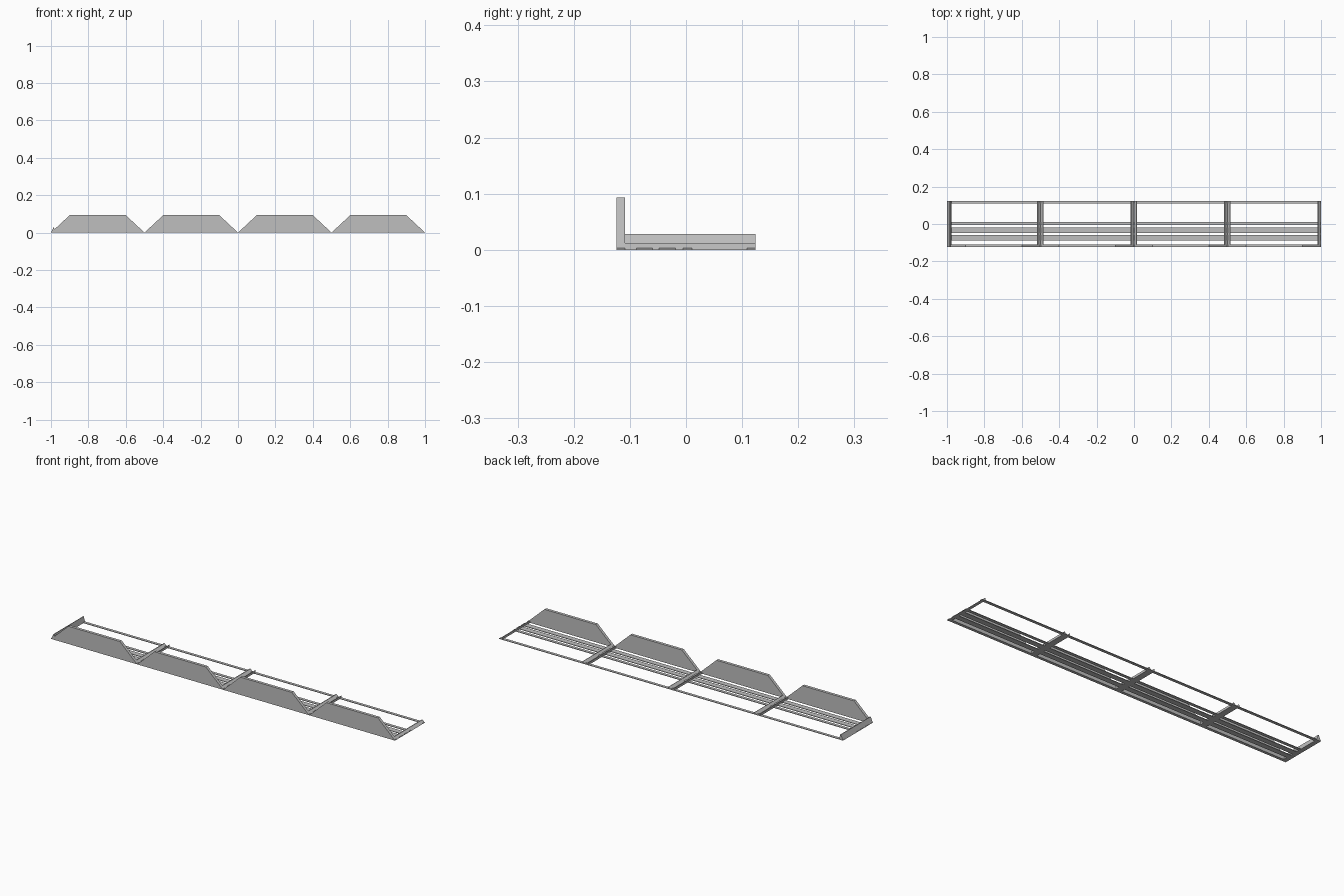
import bpy

if "Cube" in bpy.data.objects:
    bpy.data.objects.remove(bpy.data.objects["Cube"])

grey = bpy.data.materials.new("plain grey")
grey.diffuse_color = (0.52, 0.52, 0.52, 1)
grey.use_nodes = True
grey.node_tree.nodes["Principled BSDF"].inputs["Base Color"].default_value = grey.diffuse_color

HALF = 0.124      # half depth of the frame
MODULE = 0.5      # length of one bay


def prism(name, profile, y0, y1):
    """Extrude an (x, z) outline, listed anticlockwise from the front, along y."""
    n = len(profile)
    verts = [(x, y, z) for y in (y0, y1) for x, z in profile]
    faces = [tuple(range(n)), tuple(range(2 * n - 1, n - 1, -1))]
    for i in range(n):
        j = (i + 1) % n
        faces.append((i, i + n, j + n, j))
    mesh = bpy.data.meshes.new(name)
    mesh.from_pydata(verts, [], faces)
    mesh.materials.append(grey)
    obj = bpy.data.objects.new(name, mesh)
    bpy.context.collection.objects.link(obj)
    return obj


# Long flat slats running the whole length
for y0, y1 in [(0.109, HALF), (-0.005, 0.011), (-0.048, -0.019),
               (-0.088, -0.06), (-HALF, -0.109)]:
    prism("slat", [(-1, 0), (1, 0), (1, 0.003), (-1, 0.003)], y0, y1)

for i in range(4):
    x0 = -1 + i * MODULE
    x1 = x0 + MODULE
    # Upright trapezoid panel along the front edge
    prism("front_panel", [(x0, 0), (x1, 0), (x1 - 0.1, 0.093), (x0 + 0.1, 0.093)],
          -HALF, -0.109)
    # Sloped cross ribs on both ends of the bay, leaving a shallow valley
    prism("right_rib", [(x1 - 0.018, 0), (x1, 0), (x1 - 0.014, 0.012), (x1 - 0.018, 0.012)],
          -HALF, HALF)
    if i:
        prism("left_rib", [(x0, 0), (x0 + 0.015, 0), (x0 + 0.015, 0.012), (x0 + 0.013, 0.012)],
              -HALF, HALF)

# Taller raised rib closing the left end
prism("end_rib", [(-1, 0), (-0.976, 0), (-0.984, 0.028), (-0.987, 0.028)], -HALF, HALF)
